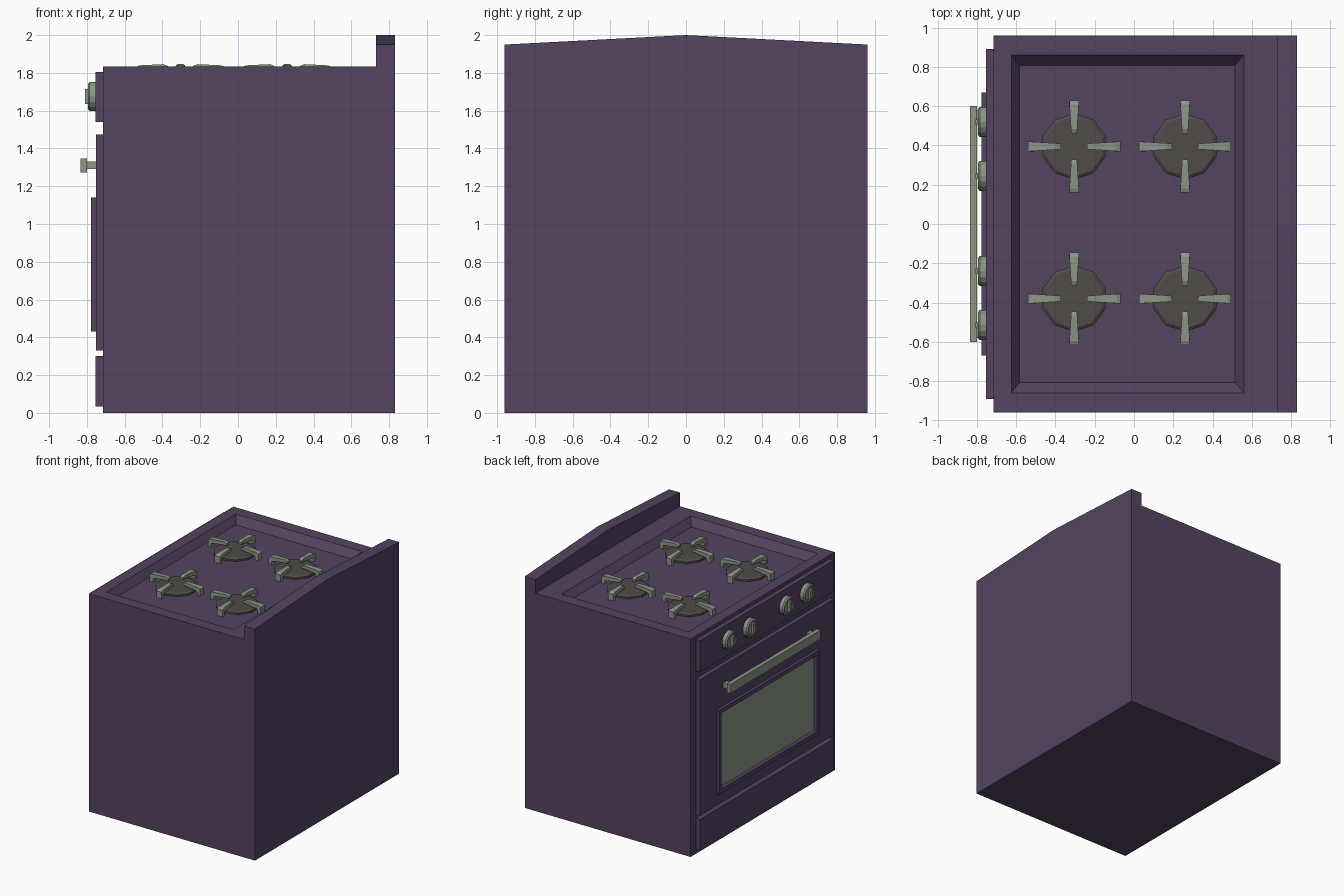
import bpy, bmesh, math
from mathutils import Matrix, Vector

if "Cube" in bpy.data.objects:
    bpy.data.objects.remove(bpy.data.objects["Cube"])


def material(name, rgb):
    m = bpy.data.materials.new(name)
    m.diffuse_color = (*rgb, 1)
    m.use_nodes = True
    m.node_tree.nodes["Principled BSDF"].inputs["Base Color"].default_value = m.diffuse_color
    return m


PURPLE = material("purple enamel", (0.088, 0.056, 0.118))
METAL = material("grey green metal", (0.262, 0.305, 0.245))
IRON = material("dark iron", (0.080, 0.070, 0.064))


def finish(name, bm, mats):
    bmesh.ops.recalc_face_normals(bm, faces=bm.faces)
    me = bpy.data.meshes.new(name)
    bm.to_mesh(me)
    bm.free()
    for m in mats:
        me.materials.append(m)
    ob = bpy.data.objects.new(name, me)
    bpy.context.collection.objects.link(ob)
    return ob


def add_box(bm, x, y, z):
    size = Vector((x[1] - x[0], y[1] - y[0], z[1] - z[0]))
    mid = Vector((sum(x), sum(y), sum(z))) / 2
    mat = Matrix.Translation(mid) @ Matrix.Diagonal((*size, 1))
    return bmesh.ops.create_cube(bm, size=1, matrix=mat)["verts"]


def box(name, x, y, z, mat):
    bm = bmesh.new()
    add_box(bm, x, y, z)
    return finish(name, bm, [mat])


def lathe(bm, rings, sides, mat, phase=0.0):
    """Stack of (radius, height) rings along local z, capped at both ends."""
    loops = []
    for r, h in rings:
        loops.append([bm.verts.new(mat @ Vector((
            r * math.cos(phase + 2 * math.pi * i / sides),
            r * math.sin(phase + 2 * math.pi * i / sides), h)))
            for i in range(sides)])
    for a, b in zip(loops, loops[1:]):
        for i in range(sides):
            j = (i + 1) % sides
            bm.faces.new((a[i], a[j], b[j], b[i]))
    bm.faces.new(loops[0])
    bm.faces.new(loops[-1])


TOP, FLOOR = 1.835, 1.775

# Body with a sunken hob: nested rectangles on the top
bm = bmesh.new()
rects = [(-0.715, 0.83, -0.96, 0.96, 0), (-0.715, 0.83, -0.96, 0.96, TOP),
         (-0.625, 0.56, -0.86, 0.86, TOP), (-0.583, 0.515, -0.807, 0.807, FLOOR)]
loops = [[bm.verts.new(p) for p in ((a, c, z), (b, c, z), (b, d, z), (a, d, z))]
         for a, b, c, d, z in rects]
for lo, hi in zip(loops, loops[1:]):
    for i in range(4):
        j = (i + 1) % 4
        bm.faces.new((lo[i], lo[j], hi[j], hi[i]))
bm.faces.new(loops[0])
bm.faces.new(loops[-1])
finish("body", bm, [PURPLE])

# Gabled splashback
bm = bmesh.new()
prof = [(-0.96, TOP), (0.96, TOP), (0.96, 1.95), (0, 2.0), (-0.96, 1.95)]
f = bm.faces.new([bm.verts.new((0.73, y, z)) for y, z in prof])
ext = bmesh.ops.extrude_face_region(bm, geom=[f])["geom"]
bmesh.ops.translate(bm, vec=(0.10, 0, 0),
                    verts=[v for v in ext if isinstance(v, bmesh.types.BMVert)])
bm.faces.new(f.verts[:]) if not f.is_valid else None
finish("splashback", bm, [PURPLE])

# Front panels
box("control_panel", (-0.755, -0.715), (-0.89, 0.89), (1.54, 1.805), PURPLE)
box("oven_door", (-0.752, -0.715), (-0.89, 0.89), (0.33, 1.475), PURPLE)
box("drawer", (-0.755, -0.715), (-0.89, 0.89), (0.035, 0.30), PURPLE)

# Window frame with inset glass
bm = bmesh.new()
add_box(bm, (-0.777, -0.752), (-0.67, 0.67), (0.43, 1.14))
bm.faces.ensure_lookup_table()
front = min(bm.faces, key=lambda f: f.calc_center_median().x)
bmesh.ops.inset_region(bm, faces=[front], thickness=0.05)
bmesh.ops.inset_region(bm, faces=[front], thickness=0.015, depth=-0.02)
front.material_index = 1
finish("window_frame", bm, [PURPLE, METAL])

# Door handle with two posts
box("handle_bar", (-0.835, -0.80), (-0.60, 0.60), (1.272, 1.348), METAL)
for s in (-1, 1):
    box("handle_post", (-0.80, -0.752), sorted((s * 0.53, s * 0.58)), (1.29, 1.33), METAL)

# Control knobs
for y in (-0.515, -0.24, 0.245, 0.52):
    bm = bmesh.new()
    m = Matrix.Translation((-0.755, y, 1.675)) @ Matrix.Rotation(-math.pi / 2, 4, 'Y')
    lathe(bm, [(0.077, 0), (0.077, 0.03), (0.066, 0.04), (0.058, 0.04), (0.054, 0.034)], 16, m)
    add_box(bm, (-0.811, -0.785), (y - 0.013, y + 0.013), (1.635, 1.715))
    finish("knob", bm, [METAL])

# Burners and their four tapered grate arms: (radius, z, half width)
OUT = [(0.235, FLOOR, 0.025), (0.235, 1.832, 0.025), (0.215, 1.84, 0.024),
       (0.09, 1.846, 0.016), (0.066, 1.836, 0.014)]
IN = [(0.205, FLOOR, 0.025), (0.205, 1.802, 0.025), (0.195, 1.808, 0.023),
      (0.09, 1.818, 0.015), (0.066, 1.818, 0.014)]
for bx in (-0.305, 0.26):
    for by in (-0.38, 0.395):
        centre = Matrix.Translation((bx, by, 0))
        bm = bmesh.new()
        lathe(bm, [(0.168, FLOOR), (0.168, 1.79), (0.152, 1.80)], 10, centre, math.pi / 10)
        finish("burner", bm, [IRON])
        bm = bmesh.new()
        for k in range(4):
            m = centre @ Matrix.Rotation(k * math.pi / 2, 4, 'Z')
            secs = [[bm.verts.new(m @ Vector(p)) for p in (
                (o[0], -o[2], o[1]), (o[0], o[2], o[1]),
                (i[0], i[2], i[1]), (i[0], -i[2], i[1]))] for o, i in zip(OUT, IN)]
            for a, b in zip(secs, secs[1:]):
                for i in range(4):
                    j = (i + 1) % 4
                    bm.faces.new((a[i], a[j], b[j], b[i]))
            bm.faces.new(secs[0])
            bm.faces.new(secs[-1])
        finish("grate", bm, [METAL])
